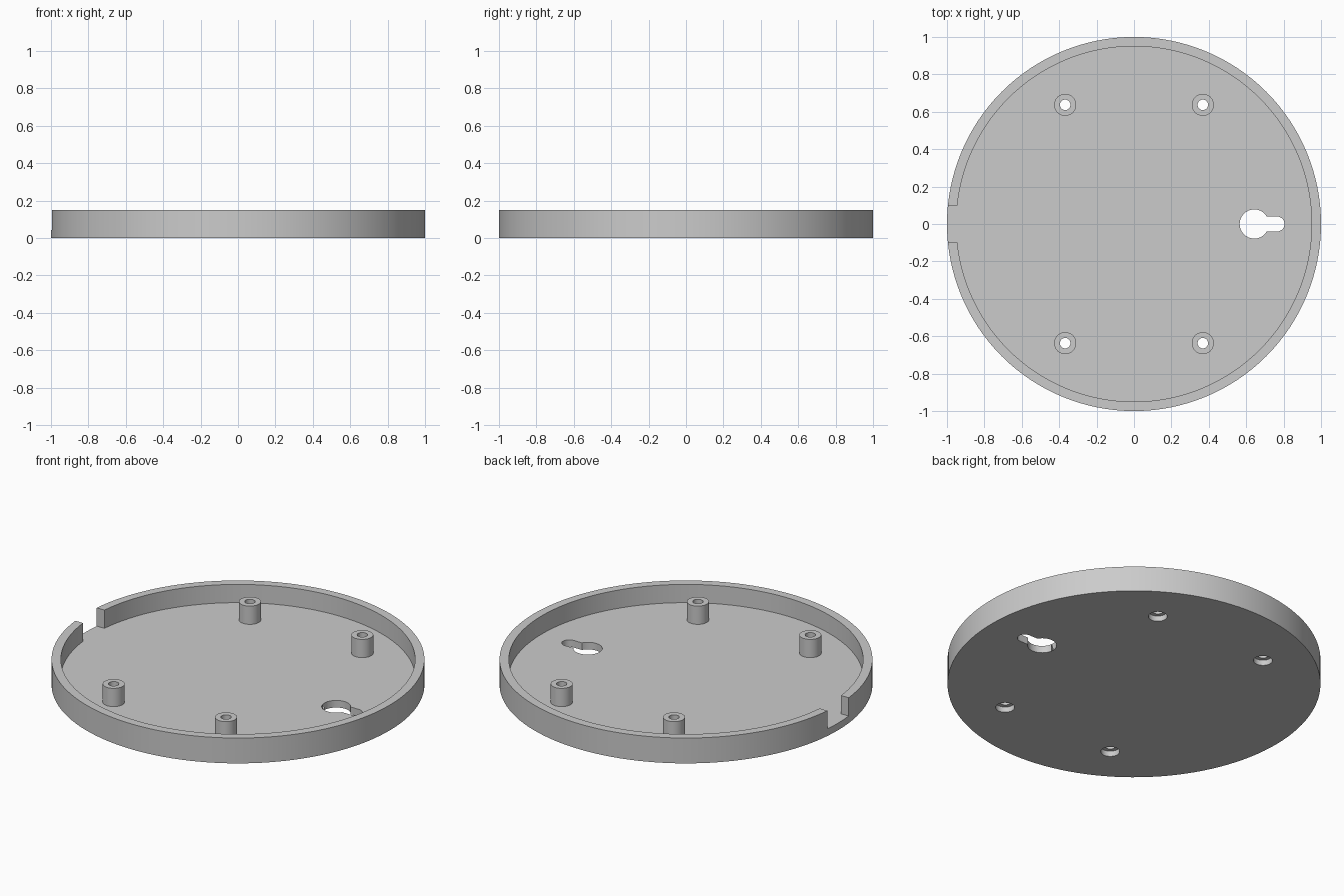
import bpy, bmesh, math

if "Cube" in bpy.data.objects:
    bpy.data.objects.remove(bpy.data.objects["Cube"])

RIM_Z, FLOOR_Z = 0.15, 0.042
POST_X, POST_Y = 0.368, 0.637

grey = bpy.data.materials.new("light grey")
grey.diffuse_color = (0.6, 0.6, 0.6, 1)
grey.use_nodes = True
grey.node_tree.nodes["Principled BSDF"].inputs["Base Color"].default_value = grey.diffuse_color


def make_object(name, bm):
    bmesh.ops.recalc_face_normals(bm, faces=bm.faces)
    mesh = bpy.data.meshes.new(name)
    bm.to_mesh(mesh)
    bm.free()
    mesh.materials.append(grey)
    obj = bpy.data.objects.new(name, mesh)
    bpy.context.collection.objects.link(obj)
    return obj


def lathe(name, profile, steps, x=0, y=0, closed=False):
    """Revolve (radius, z) points; radius 0 becomes a pole, closed joins last to first."""
    bm = bmesh.new()
    rings = []
    for r, z in profile:
        if r == 0:
            rings.append([bm.verts.new((x, y, z))] * steps)
        else:
            rings.append([bm.verts.new((x + r * math.cos(2 * math.pi * i / steps),
                                        y + r * math.sin(2 * math.pi * i / steps), z))
                          for i in range(steps)])
    pairs = list(zip(rings, rings[1:]))
    if closed:
        pairs.append((rings[-1], rings[0]))
    for a, b in pairs:
        for i in range(steps):
            j = (i + 1) % steps
            quad = list(dict.fromkeys((a[i], a[j], b[j], b[i])))
            bm.faces.new(quad)
    return make_object(name, bm)


def prism(name, outline, z0, z1):
    """Extrude an xy outline between two heights."""
    bm = bmesh.new()
    low = [bm.verts.new((x, y, z0)) for x, y in outline]
    high = [bm.verts.new((x, y, z1)) for x, y in outline]
    bm.faces.new(low[::-1])
    bm.faces.new(high)
    n = len(outline)
    for i in range(n):
        j = (i + 1) % n
        bm.faces.new((low[i], low[j], high[j], high[i]))
    return make_object(name, bm)


def arc(cx, radius, start, end, steps):
    return [(cx + radius * math.cos(start + (end - start) * i / steps),
             radius * math.sin(start + (end - start) * i / steps))
            for i in range(steps + 1)]


def cut(target, cutter):
    mod = target.modifiers.new("cut", 'BOOLEAN')
    mod.operation, mod.solver, mod.object = 'DIFFERENCE', 'EXACT', cutter
    bpy.context.view_layer.objects.active = target
    bpy.ops.object.modifier_apply(modifier=mod.name)
    bpy.data.objects.remove(cutter)


# Round tray: floor disc with a raised rim
tray = lathe("tray", [(0, 0), (1, 0), (1, RIM_Z), (0.95, RIM_Z),
                      (0.95, FLOOR_Z), (0, FLOOR_Z)], 128)

# Cable notch through the rim
cut(tray, prism("notch_cutter", [(-1.1, -0.1), (-0.9, -0.1), (-0.9, 0.1), (-1.1, 0.1)],
                FLOOR_Z, 0.3))

# Keyhole hanger: large circle joined to a round-ended slot
a = math.asin(0.04 / 0.078)
keyhole = (arc(0.643, 0.078, a, 2 * math.pi - a, 32)
           + arc(0.765, 0.04, -math.pi / 2, math.pi / 2, 12))
cut(tray, prism("keyhole_cutter", keyhole, -0.1, 0.1))

# Four screw posts with through holes, counterbored from below
posts = []
for sx, side in ((-1, "left"), (1, "right")):
    for sy, end in ((-1, "front"), (1, "back")):
        x, y = sx * POST_X, sy * POST_Y
        cut(tray, lathe("screw_cutter", [(0, -0.1), (0.051, -0.1), (0.051, 0.032),
                                         (0.028, 0.032), (0.028, 0.1), (0, 0.1)], 32, x, y))
        posts.append(lathe(f"screw_post_{end}_{side}",
                           [(0.059, FLOOR_Z), (0.059, RIM_Z), (0.028, RIM_Z),
                            (0.028, FLOOR_Z)], 32, x, y, closed=True))

# Smooth curved walls, crisp edges
bpy.ops.object.select_all(action='DESELECT')
for obj in [tray] + posts:
    obj.select_set(True)
bpy.context.view_layer.objects.active = tray
bpy.ops.object.shade_smooth_by_angle(angle=math.radians(30))
